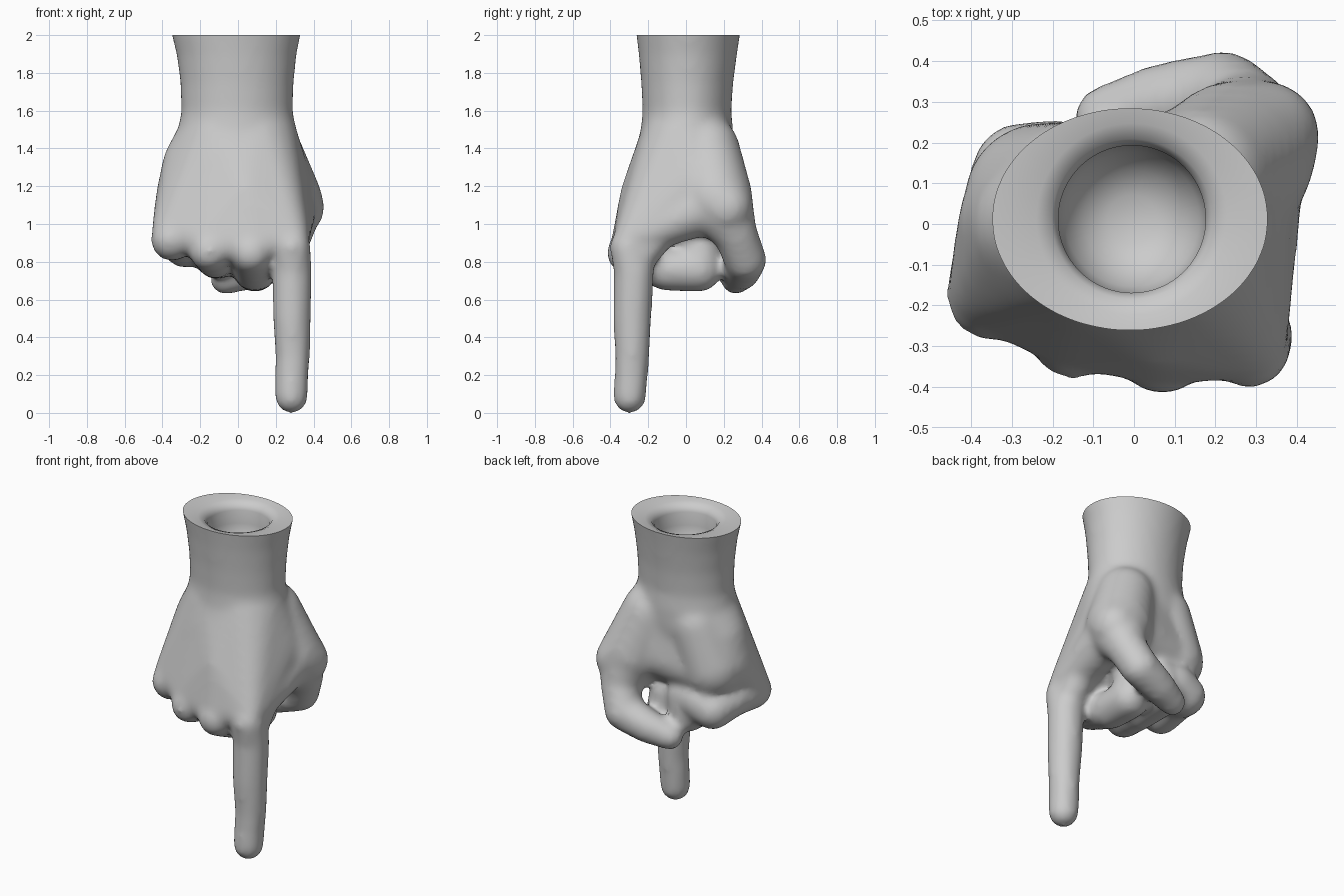
import bpy, bmesh, math
from mathutils import Matrix, Vector

cube = bpy.data.objects.get("Cube")
if cube:
    bpy.data.objects.remove(cube)

bm = bmesh.new()


def hull(balls):
    """Convex skin around a set of balls (x, y, z, radius)."""
    part = bmesh.new()
    for x, y, z, r in balls:
        bmesh.ops.create_uvsphere(part, u_segments=20, v_segments=12, radius=r,
                                  matrix=Matrix.Translation((x, y, z)))
    res = bmesh.ops.convex_hull(part, input=part.verts[:])
    junk = {g for g in res["geom_interior"] + res["geom_unused"]
            if isinstance(g, bmesh.types.BMVert)}
    bmesh.ops.delete(part, geom=list(junk), context="VERTS")
    bmesh.ops.recalc_face_normals(part, faces=part.faces[:])
    mesh = bpy.data.meshes.new("hull_temp")
    part.to_mesh(mesh)
    part.free()
    bm.from_mesh(mesh)
    bpy.data.meshes.remove(mesh)


def limb(balls):
    """Chain of rounded cones."""
    for a, b in zip(balls, balls[1:]):
        hull([a, b])


def loft(levels, n=40):
    """Capped stack of elliptical rings (z, x min, x max, y min, y max)."""
    rings = []
    for z, x0, x1, y0, y1 in levels:
        turn = [math.tau * i / n for i in range(n)]
        rings.append([bm.verts.new(((x0 + x1) / 2 + (x1 - x0) / 2 * math.cos(t),
                                    (y0 + y1) / 2 + (y1 - y0) / 2 * math.sin(t), z))
                      for t in turn])
    for a, b in zip(rings, rings[1:]):
        for i in range(n):
            j = (i + 1) % n
            bm.faces.new((a[i], a[j], b[j], b[i]))
    bm.faces.new(rings[0][::-1])
    bm.faces.new(rings[-1])


# Wrist, flaring to its open end
loft([(1.30, -.38, .35, -.29, .24), (1.40, -.36, .335, -.268, .25),
      (1.50, -.32, .31, -.24, .25),
      (1.60, -.30, .29, -.23, .24), (1.75, -.305, .295, -.237, .25),
      (1.90, -.325, .31, -.25, .27), (2.00, -.35, .33, -.262, .285),
      (2.15, -.38, .36, -.28, .31)])

# Knuckles, and the back of the hand ending just above them
knuckles = [(.285, -.305, .88, .10), (.07, -.312, .85, .11),
            (-.15, -.275, .86, .108), (-.35, -.175, .92, .113)]
index_knuckle, middle_knuckle, ring_knuckle, little_knuckle = knuckles
hull([(x, y + .02, z + .05, r - .005) for x, y, z, r in knuckles]
     + [(-.08, 0, 1.46, .235), (.08, 0, 1.46, .235), (.05, -.2, 1.15, .15),
        (-.23, 0, 1.32, .17), (-.26, 0, 1.15, .175), (.2, .05, 1.22, .19)])

# Heel of the hand, thumb mound and the web beside it
limb([(-.14, .09, 1.39, .165), (-.23, .06, 1.13, .19)])
hull([(-.2, .055, 1.13, .18), (.02, .045, 1.36, .20), (.18, .1, 1.19, .19)])
limb([(.16, .11, 1.40, .175), (.25, .16, 1.14, .195), (.32, .215, 1.09, .14)])
limb([(.285, -.23, .95, .10), (.27, .12, 1.10, .15)])
limb([(.28, -.25, .83, .095), (.275, -.14, .96, .095), (.27, .02, 1.04, .10)])

# Thumb folded across the palm
limb([(.27, .19, 1.08, .17), (.282, .258, .96, .118), (.22, .314, .815, .113),
      (.07, .297, .755, .10), (-.07, .262, .71, .08)])

# Pointing index finger
limb([index_knuckle, (.286, -.275, .75, .107), (.285, -.284, .50, .102),
      (.29, -.285, .30, .092), (.285, -.29, .20, .09), (.283, -.298, .087, .088)])

# Curled fingers
limb([middle_knuckle, (.09, -.1, .76, .112), (.09, .07, .76, .118),
      (.07, .08, .90, .11), (.05, -.05, .98, .10)])
limb([ring_knuckle, (-.12, -.08, .82, .105), (-.11, .13, .825, .115),
      (-.09, .13, .94, .11), (-.08, -.02, 1.02, .10)])
limb([little_knuckle, (-.33, 0, .92, .105), (-.28, .13, .89, .12),
      (-.19, .14, .93, .12), (-.18, .02, 1.03, .10)])

# Fuse the parts into one soft skin
mesh = bpy.data.meshes.new("pointing_hand")
bm.to_mesh(mesh)
bm.free()
hand = bpy.data.objects.new("pointing_hand", mesh)
bpy.context.scene.collection.objects.link(hand)
remesh = hand.modifiers.new("fuse", "REMESH")
remesh.mode = "VOXEL"
remesh.voxel_size = .02
soften = hand.modifiers.new("soften", "SMOOTH")
soften.factor = .5
soften.iterations = 14
bpy.context.view_layer.update()
graph = bpy.context.evaluated_depsgraph_get()
skin = bpy.data.meshes.new_from_object(hand.evaluated_get(graph))
hand.modifiers.clear()
hand.data = skin
bpy.data.meshes.remove(mesh)
skin.name = "pointing_hand"

# Trim the wrist flat and sink a round-bottomed socket into it
bm = bmesh.new()
bm.from_mesh(skin)
low = min(v.co.z for v in bm.verts)
bmesh.ops.translate(bm, verts=bm.verts[:], vec=(0, 0, -low))
bmesh.ops.bisect_plane(bm, geom=bm.verts[:] + bm.edges[:] + bm.faces[:], dist=.0001,
                       plane_co=(0, 0, 2), plane_no=(0, 0, 1), clear_outer=True)
edges = [e for e in bm.edges if e.is_boundary]
centre = Vector((-.005, .012, 0))
for radius, z in [(.235, 1.993), (.197, 1.977), (.181, 1.945), (.184, 1.86),
                  (.165, 1.778), (.12, 1.72), (.06, 1.686)]:
    geom = bmesh.ops.extrude_edge_only(bm, edges=edges)["geom"]
    fresh = {g for g in geom if isinstance(g, bmesh.types.BMVert)}
    edges = [g for g in geom if isinstance(g, bmesh.types.BMEdge)
             and all(v in fresh for v in g.verts)]
    for v in fresh:
        t = math.atan2(v.co.y - centre.y, v.co.x - centre.x)
        v.co = centre + Vector((radius * math.cos(t), radius * math.sin(t), z))
bmesh.ops.edgeloop_fill(bm, edges=edges)
bmesh.ops.recalc_face_normals(bm, faces=bm.faces[:])
bm.to_mesh(skin)
bm.free()

# Plain grey finish
grey = bpy.data.materials.new("plain_grey")
grey.use_nodes = True
colour = (.6, .6, .6, 1)
grey.diffuse_color = colour
grey.node_tree.nodes["Principled BSDF"].inputs["Base Color"].default_value = colour
skin.materials.clear()
skin.materials.append(grey)

bpy.ops.object.select_all(action="DESELECT")
hand.select_set(True)
bpy.context.view_layer.objects.active = hand
bpy.ops.object.shade_smooth_by_angle(angle=math.radians(50))
